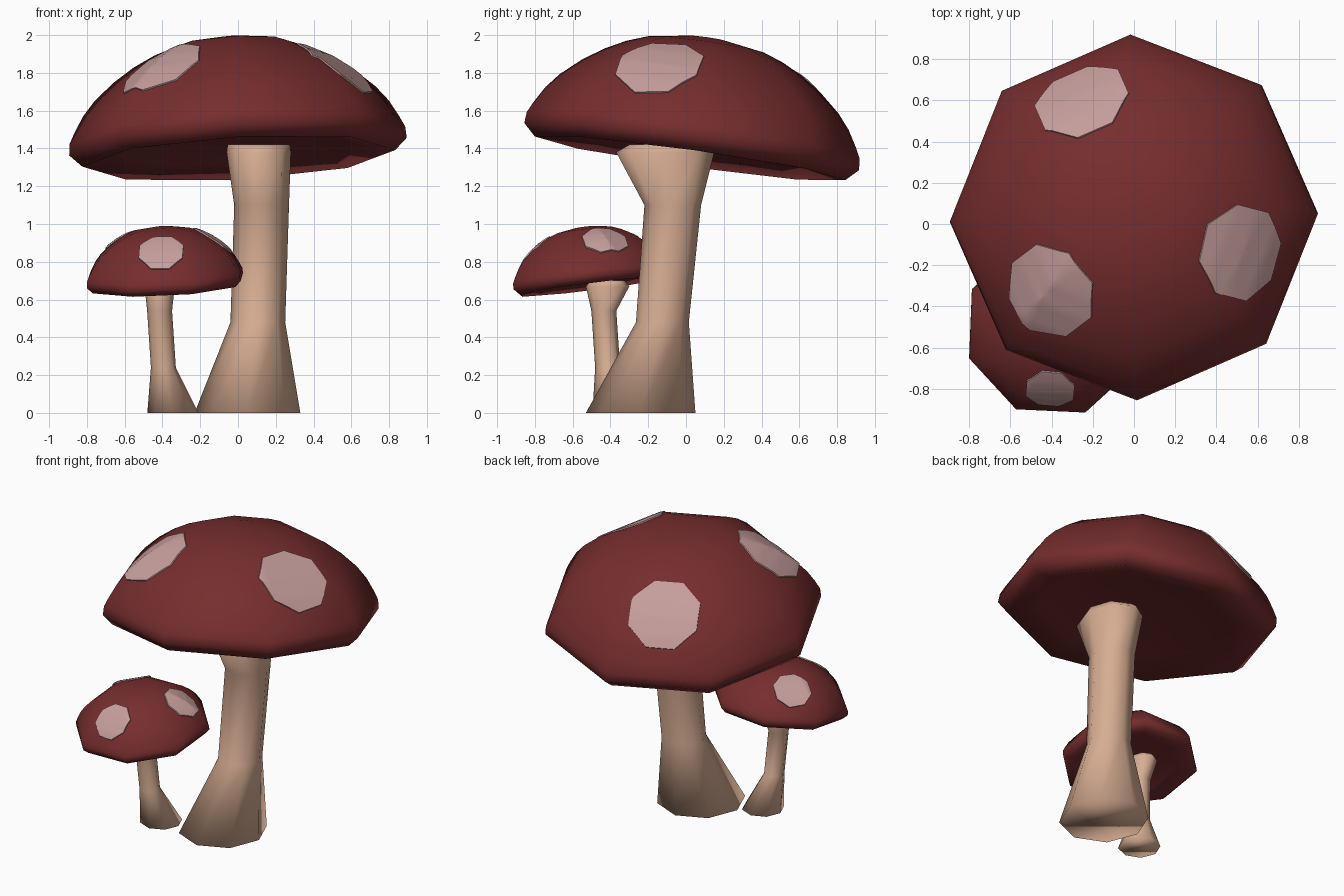
import bpy, bmesh, math
from mathutils import Vector, Matrix
from mathutils.bvhtree import BVHTree

cube = bpy.data.objects.get("Cube")
if cube:
    bpy.data.objects.remove(cube, do_unlink=True)


def material(name, rgb):
    mat = bpy.data.materials.new(name)
    mat.use_nodes = True
    mat.diffuse_color = (*rgb, 1)
    mat.node_tree.nodes["Principled BSDF"].inputs["Base Color"].default_value = (*rgb, 1)
    return mat


RED = material("dark red", (0.18, 0.026, 0.027))
PINK = material("pale pink", (0.56, 0.34, 0.33))
TAN = material("tan", (0.68, 0.42, 0.29))
SIDES = 8


def finish(name, bm, mat, angle=180):
    mesh = bpy.data.meshes.new(name)
    bmesh.ops.recalc_face_normals(bm, faces=bm.faces)
    bm.to_mesh(mesh)
    bm.free()
    mesh.materials.append(mat)
    obj = bpy.data.objects.new(name, mesh)
    bpy.context.collection.objects.link(obj)
    bpy.ops.object.select_all(action="DESELECT")
    obj.select_set(True)
    bpy.context.view_layer.objects.active = obj
    bpy.ops.object.shade_smooth_by_angle(angle=math.radians(angle))


def loft(rings, phase=0.0):
    """Closed eight-sided skin through rings of (x, y, z, radius x, radius y)."""
    bm = bmesh.new()
    loops = []
    for x, y, z, rx, ry in rings:
        loop = []
        for i in range(SIDES):
            a = phase + math.tau * i / SIDES
            loop.append(bm.verts.new((x + rx * math.cos(a), y + ry * math.sin(a), z)))
        loops.append(loop)
    for low, high in zip(loops, loops[1:]):
        for i in range(SIDES):
            j = (i + 1) % SIDES
            bm.faces.new((low[i], low[j], high[j], high[i]))
    bm.faces.new(loops[0][::-1])
    bm.faces.new(loops[-1])
    return bm


# Cap outline as (radius, height), from underside to crown
CAP = [(0.3, 0.015), (0.6, -0.01), (0.83, -0.063), (0.895, 0.0), (0.89, 0.06), (0.86, 0.12),
       (0.81, 0.205), (0.745, 0.283), (0.64, 0.375), (0.53, 0.45), (0.42, 0.507),
       (0.31, 0.547), (0.1, 0.58)]


def spot(name, tree, base, x, y, radius):
    """Thin octagonal patch laid over the cap."""
    hit = tree.ray_cast(Vector((x, y, 3)), Vector((0, 0, -1)))[0]
    out = (hit - base).normalized()
    side = Vector((0, 0, 1)).cross(out).normalized()
    up = out.cross(side)
    lift = 0.008
    bm = bmesh.new()

    def lay(u, v):
        start = hit + side * u + up * v + out
        return bm.verts.new(tree.ray_cast(start, -out)[0] + out * lift)

    centre, steps, inner = lay(0, 0), 8, None
    for k in range(1, steps + 1):
        corners = [Vector((math.cos(math.tau * (i + 0.5) / SIDES),
                           math.sin(math.tau * (i + 0.5) / SIDES))) * radius * k / steps
                   for i in range(SIDES)]
        ring = [lay(*corners[i].lerp(corners[(i + 1) % SIDES], t / 4))
                for i in range(SIDES) for t in range(4)]
        for i in range(len(ring)):
            j = (i + 1) % len(ring)
            if inner:
                bm.faces.new((inner[i], ring[i], ring[j], inner[j]))
            else:
                bm.faces.new((centre, ring[i], ring[j]))
        inner = ring
    # Turn the edge down into the cap
    rim = bmesh.ops.extrude_edge_only(bm, edges=[e for e in bm.edges if e.is_boundary])
    for v in rim["geom"]:
        if isinstance(v, bmesh.types.BMVert):
            v.co -= out * (lift + 0.001)
    finish(name, bm, PINK, 40)


def mushroom(size, scale, centre, normal, phase, stem, spots, radius):
    finish(size + "_stem", loft(stem), TAN)

    # Tilted cap
    bm = loft([(0, 0, z * scale, r * scale, r * scale) for r, z in CAP], phase)
    tilt = Vector((0, 0, 1)).rotation_difference(Vector(normal)).to_matrix().to_4x4()
    bm.transform(Matrix.Translation(centre) @ tilt)
    tree = BVHTree.FromBMesh(bm)
    finish(size + "_cap", bm, RED)

    # Spots
    base = Vector(centre) - Vector(normal).normalized() * 0.27 * scale
    for i, (x, y) in enumerate(spots):
        spot(f"{size}_spot_{i + 1}", tree, base, x, y, radius)


mushroom("large", 1.0, (0, 0.03, 1.41), (-0.056, 0.14, 1), 0.02,
         [(0.05, -0.24, 0, 0.28, 0.29), (0.105, -0.125, 0.48, 0.145, 0.14),
          (0.125, -0.07, 1.1, 0.145, 0.15), (0.11, -0.11, 1.38, 0.17, 0.26),
          (0.11, -0.1, 1.42, 0.165, 0.2)],
         [(-0.255, 0.605), (-0.425, -0.34), (0.525, -0.14)], 0.24)

mushroom("small", 0.493, (-0.387, -0.502, 0.7), (-0.05, -0.125, 1), math.radians(20),
         [(-0.345, -0.36, 0, 0.135, 0.135), (-0.395, -0.415, 0.24, 0.066, 0.066),
          (-0.415, -0.435, 0.54, 0.066, 0.066), (-0.415, -0.415, 0.67, 0.08, 0.115),
          (-0.415, -0.415, 0.7, 0.075, 0.09)],
         [(-0.407, -0.807), (-0.13, -0.425), (-0.595, -0.33)], 0.126)
